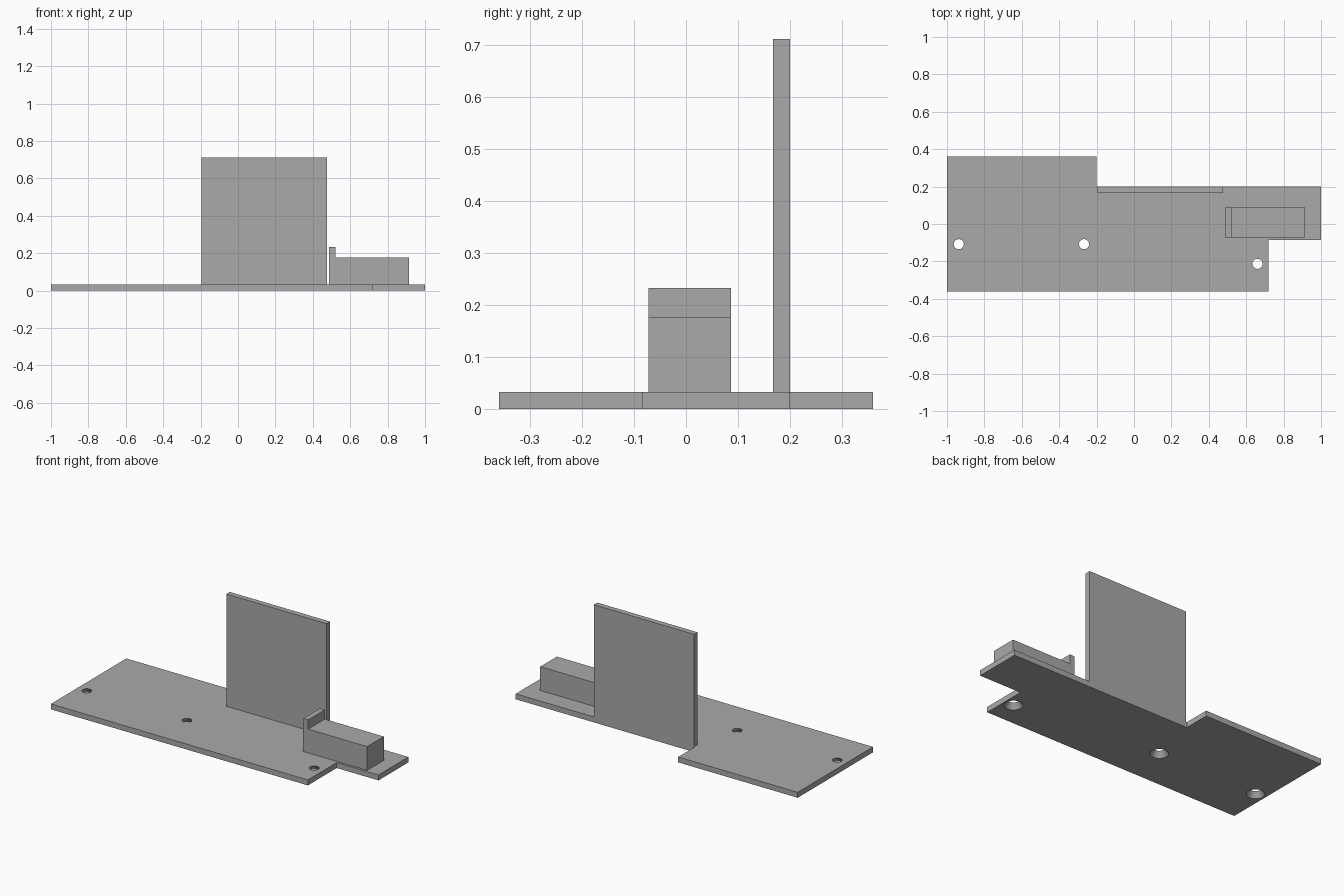
import bpy
import bmesh
from mathutils import Matrix

cube = bpy.data.objects.get("Cube")
if cube:
    bpy.data.objects.remove(cube, do_unlink=True)

GREY = (0.4, 0.4, 0.4, 1)
BASE_TOP = 0.033

grey = bpy.data.materials.new("plain_grey")
grey.use_nodes = True
grey.diffuse_color = GREY
grey.node_tree.nodes["Principled BSDF"].inputs["Base Color"].default_value = GREY


def add_object(name, bm):
    bmesh.ops.recalc_face_normals(bm, faces=bm.faces)
    mesh = bpy.data.meshes.new(name)
    bm.to_mesh(mesh)
    bm.free()
    mesh.materials.append(grey)
    obj = bpy.data.objects.new(name, mesh)
    bpy.context.collection.objects.link(obj)
    return obj


def prism(name, outline, offset):
    """Extrude a closed outline of 3D points along an offset."""
    bm = bmesh.new()
    face = bm.faces.new([bm.verts.new(p) for p in outline])
    new = bmesh.ops.extrude_face_region(bm, geom=[face], use_keep_orig=True)["geom"]
    bmesh.ops.translate(bm, vec=offset,
                        verts=[v for v in new if isinstance(v, bmesh.types.BMVert)])
    return add_object(name, bm)


# Base plate with a stepped outline
outline = [(-1, -0.36), (0.72, -0.36), (0.72, -0.085), (1, -0.085),
           (1, 0.2), (-0.2, 0.2), (-0.2, 0.36), (-1, 0.36)]
base = prism("base_plate", [(x, y, 0) for x, y in outline], (0, 0, BASE_TOP))

# Countersunk screw holes, wide on the underside
TOP_R, BOTTOM_R, EXTRA = 0.027, 0.05, 0.01
slope = (BOTTOM_R - TOP_R) / BASE_TOP
bm = bmesh.new()
for x, y in [(-0.937, -0.108), (-0.267, -0.108), (0.66, -0.213)]:
    bmesh.ops.create_cone(
        bm, cap_ends=True, segments=32,
        radius1=BOTTOM_R + slope * EXTRA, radius2=TOP_R - slope * EXTRA,
        depth=BASE_TOP + 2 * EXTRA,
        matrix=Matrix.Translation((x, y, BASE_TOP / 2)))
cutter = add_object("hole_cutter", bm)
cut = base.modifiers.new("screw_holes", "BOOLEAN")
cut.operation = "DIFFERENCE"
cut.solver = "EXACT"
cut.object = cutter

# Apply the cut and remove the helper
bpy.context.view_layer.objects.active = base
base.select_set(True)
bpy.ops.object.modifier_apply(modifier=cut.name)
bpy.data.objects.remove(cutter, do_unlink=True)
bpy.ops.object.shade_smooth_by_angle()

# Upright panel standing flush with the rear edge
panel = [(-0.195, BASE_TOP), (0.477, BASE_TOP), (0.477, 0.712), (-0.195, 0.712)]
prism("upright_panel", [(x, 0.167, z) for x, z in panel], (0, 0.033, 0))

# Side block with a raised lip at its inner end
block = [(0.487, BASE_TOP), (0.915, BASE_TOP), (0.915, 0.177),
         (0.52, 0.177), (0.52, 0.233), (0.487, 0.233)]
prism("lipped_block", [(x, -0.072, z) for x, z in block], (0, 0.159, 0))
